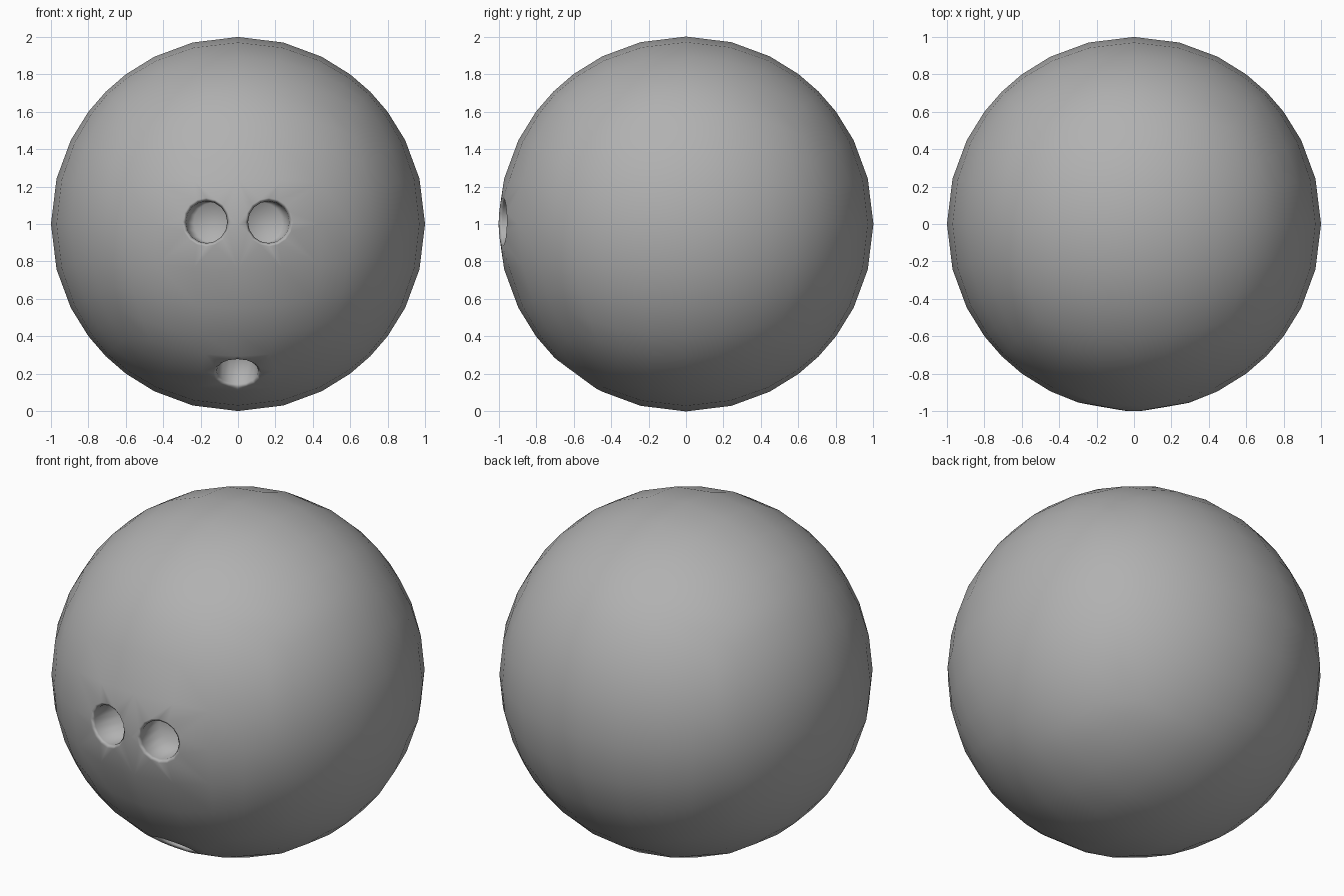
import bpy, bmesh
from math import sin, cos, atan2, sqrt, tau
from mathutils import Vector

if "Cube" in bpy.data.objects:
    bpy.data.objects.remove(bpy.data.objects["Cube"])

# ball: cube subdivided 8x8 per side and pushed out to a unit sphere
bm = bmesh.new()
bmesh.ops.create_cube(bm, size=2)
bmesh.ops.subdivide_edges(bm, edges=bm.edges[:], cuts=7, use_grid_fill=True)
for v in bm.verts:
    v.co.normalize()


def drill(axis, sides=16):
    """Replace the four faces round the nearest vertex with a round blind hole."""
    c = Vector(axis).normalized()
    u = c.cross(Vector((1, 0, 0))).normalized()
    w = c.cross(u)
    centre = min(bm.verts, key=lambda v: (v.co - c).length)
    border = list({v for f in centre.link_faces for v in f.verts if v is not centre})
    angle = {v: atan2(v.co.dot(w), v.co.dot(u)) for v in border}
    border.sort(key=lambda v: angle[v])
    n = len(border)
    # average turn that lines the rim up with the surrounding vertices
    turn = sum(angle[v] - i * tau / n for i, v in enumerate(border)) / n
    bmesh.ops.delete(bm, geom=[centre], context='VERTS')

    def ring(r, h):
        turns = [turn + k * tau / sides for k in range(sides)]
        return [bm.verts.new(c * h + r * (u * cos(t) + w * sin(t))) for t in turns]

    rings = [ring(0.13, sqrt(1 - 0.13 ** 2)), ring(0.112, 0.976), ring(0.108, 0.76)]
    rim = rings[0]
    # blend from the grid to the rim
    for i in range(n):
        a, b = border[i], border[(i + 1) % n]
        r0, r1, r2 = rim[2 * i], rim[2 * i + 1], rim[(2 * i + 2) % sides]
        for tri in ((a, r1, r0), (a, b, r1), (b, r2, r1)):
            bm.faces.new(tri)
    # softened lip and wall
    for p, q in zip(rings, rings[1:]):
        for k in range(sides):
            j = (k + 1) % sides
            bm.faces.new((p[k], p[j], q[j], q[k]))
    # floor
    bm.faces.new(rings[-1])


# two finger holes side by side and a thumb hole below
for axis in ((-0.172, -0.985, 0.01), (0.168, -0.985, 0.01), (-0.003, -0.592, -0.806)):
    drill(axis)

bmesh.ops.recalc_face_normals(bm, faces=bm.faces[:])
for f in bm.faces:
    f.smooth = True
bmesh.ops.translate(bm, verts=bm.verts[:], vec=(0, 0, 1))

mesh = bpy.data.meshes.new("bowling_ball")
bm.to_mesh(mesh)
bm.free()
ball = bpy.data.objects.new("bowling_ball", mesh)
bpy.context.collection.objects.link(ball)

# keep the shading pinch close to the rims
ball.modifiers.new("even_shading", 'WEIGHTED_NORMAL')

# dark grey shell
shell = bpy.data.materials.new("dark_grey")
shell.diffuse_color = (0.44, 0.44, 0.44, 1)
shell.use_nodes = True
shell.node_tree.nodes["Principled BSDF"].inputs["Base Color"].default_value = shell.diffuse_color
mesh.materials.append(shell)
